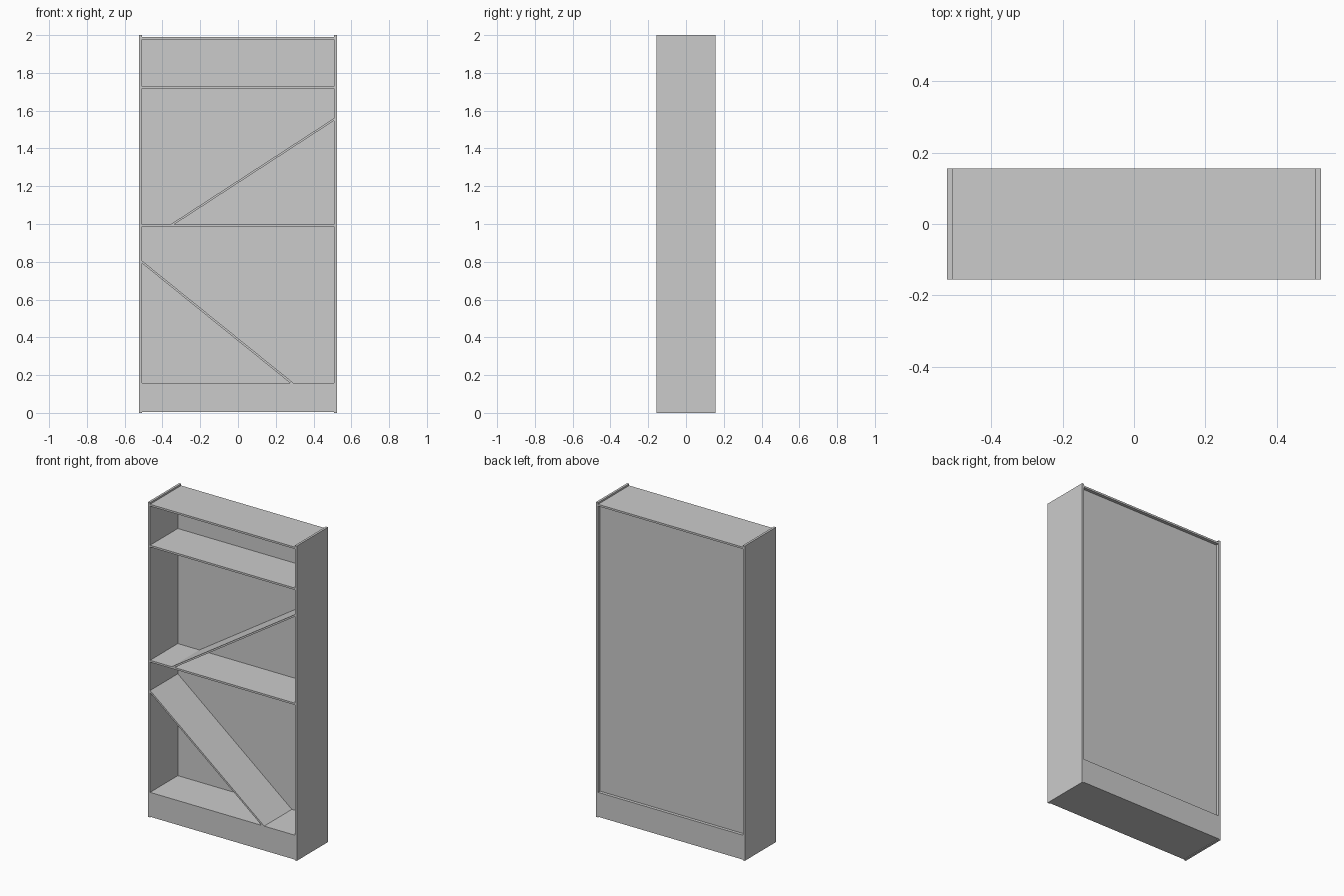
import bpy, bmesh
from mathutils import Vector

if "Cube" in bpy.data.objects:
    bpy.data.objects.remove(bpy.data.objects["Cube"])

W, D, T = 0.523, 0.156, 0.0145   # half width, half depth, side thickness
IN = W - T                       # inner half width
B = 0.012                        # board thickness


def prism(name, profile, y0, y1):
    """Extrude an (x, z) profile along y."""
    bm = bmesh.new()
    face = bm.faces.new([bm.verts.new((x, y0, z)) for x, z in profile])
    ext = bmesh.ops.extrude_face_region(bm, geom=[face])
    verts = [g for g in ext["geom"] if isinstance(g, bmesh.types.BMVert)]
    bmesh.ops.translate(bm, verts=verts, vec=Vector((0, y1 - y0, 0)))
    bmesh.ops.recalc_face_normals(bm, faces=bm.faces)
    mesh = bpy.data.meshes.new(name)
    bm.to_mesh(mesh)
    bm.free()
    obj = bpy.data.objects.new(name, mesh)
    bpy.context.collection.objects.link(obj)
    return obj


def board(name, x0, x1, z0, z1, y0=-D, y1=D):
    return prism(name, [(x0, z0), (x1, z0), (x1, z1), (x0, z1)], y0, y1)


BACK0, BACK1 = 0.122, 0.136      # recessed back panel

# Upright sides
for side, s in (("left", -1), ("right", 1)):
    board(side + "_side", min(s * IN, s * W), max(s * IN, s * W), 0, 2)

# Top board, plinth and back panel
board("top_board", -IN, IN, 1.977, 1.989)
board("plinth", -IN, IN, 0.004, 0.159)
board("back_panel", -IN, IN, 0.159, 1.977, BACK0, BACK1)

# Level shelves
for name, z in (("upper_shelf", 1.729), ("middle_shelf", 0.998)):
    board(name, -IN, IN, z - B, z, -D, BACK0)

# Slanted shelves, ends cut to meet the sides and shelves
prism("upper_slanted_shelf",
      [(-0.357, 0.998), (-0.337, 0.998), (IN, 1.547), (IN, 1.560)], -D, BACK0)
prism("lower_slanted_shelf",
      [(-IN, 0.792), (0.275, 0.159), (0.293, 0.159), (-IN, 0.806)], -D, BACK0)
